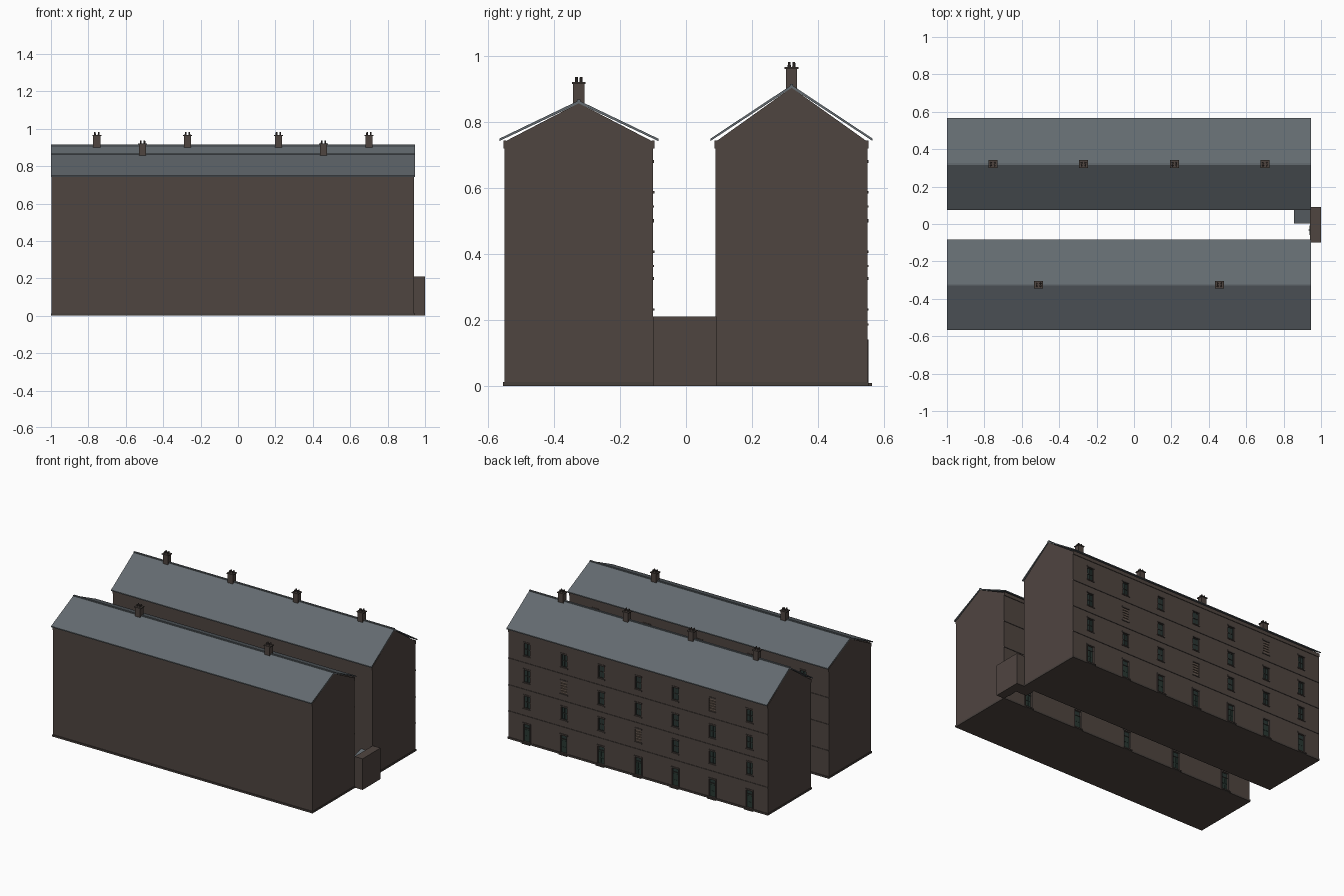
import bpy, bmesh
from mathutils import Matrix

if "Cube" in bpy.data.objects:
    bpy.data.objects.remove(bpy.data.objects["Cube"])

def mat(name, r, g, b):
    m = bpy.data.materials.new(name)
    m.diffuse_color = (r, g, b, 1)
    m.use_nodes = True
    m.node_tree.nodes["Principled BSDF"].inputs["Base Color"].default_value = m.diffuse_color
    return m

BRICK = mat("brick", 0.078, 0.059, 0.051)
STONE = mat("stone", 0.062, 0.050, 0.044)
SLATE = mat("slate", 0.125, 0.145, 0.16)
GLASS = mat("glass", 0.022, 0.038, 0.034)
FRAME = mat("frame", 0.03, 0.03, 0.027)
DOOR = mat("door_paint", 0.022, 0.04, 0.032)
BOARD = mat("board", 0.13, 0.095, 0.075)

def finish(name, bm, material):
    bmesh.ops.recalc_face_normals(bm, faces=bm.faces)
    me = bpy.data.meshes.new(name)
    bm.to_mesh(me)
    bm.free()
    ob = bpy.data.objects.new(name, me)
    if material:
        me.materials.append(material)
    bpy.context.collection.objects.link(ob)
    return ob

def boxes(name, items, material):
    """Each item is (x0, x1, y0, y1, z0, z1)."""
    bm = bmesh.new()
    for x0, x1, y0, y1, z0, z1 in items:
        m = Matrix.Translation(((x0+x1)/2, (y0+y1)/2, (z0+z1)/2)) @ Matrix.Diagonal((x1-x0, y1-y0, z1-z0, 1))
        bmesh.ops.create_cube(bm, size=1, matrix=m)
    return finish(name, bm, material)

def extrude_yz(name, pts, x0, x1, material):
    bm = bmesh.new()
    f = bm.faces.new([bm.verts.new((x0, y, z)) for y, z in pts])
    r = bmesh.ops.extrude_face_region(bm, geom=[f])
    vs = [v for v in r["geom"] if isinstance(v, bmesh.types.BMVert)]
    bmesh.ops.translate(bm, verts=vs, vec=(x1-x0, 0, 0))
    return finish(name, bm, material)

X0, X1 = -0.997, 0.942
EAVE = 0.74
FLOORS = [0.235, 0.41, 0.59]      # window sill heights
WIN_H, WIN_W, DOOR_H, DOOR_W, DEEP = 0.085, 0.046, 0.13, 0.046, 0.012

def block(tag, y0, y1, ridge_y, ridge_z, bays, chimneys, chim_top, boarded):
    # gabled brick body
    body = extrude_yz(tag + "_walls", [(y0, 0), (y1, 0), (y1, EAVE), (ridge_y, ridge_z - 0.008), (y0, EAVE)], X0, X1, BRICK)

    # folded slate roof
    o, t = 0.016, 0.009
    a, b = (y0 - o, EAVE + 0.002), (y1 + o, EAVE + 0.002)
    extrude_yz(tag + "_roof", [a, (a[0], a[1] + t * 0.8), (ridge_y, ridge_z), (b[0], b[1] + t * 0.8), b,
                               (ridge_y, ridge_z - t)], X0 - 0.003, X1 + 0.003, SLATE)
    boxes(tag + "_ridge_tiles", [(X0 - 0.003, X1 + 0.003, ridge_y - 0.005, ridge_y + 0.005, ridge_z - 0.006, ridge_z + 0.003)], SLATE)

    # plinth, eaves course, floor bands
    boxes(tag + "_plinth", [(X0 - 0.003, X1 + 0.003, y0 - 0.005, y1 + 0.004, 0, 0.012)], STONE)
    boxes(tag + "_eaves_course", [(X0, X1, y0 - 0.004, y0 + 0.004, 0.72, 0.744),
                                  (X0, X1, y1 - 0.004, y1 + 0.004, 0.72, 0.744)], BRICK)
    boxes(tag + "_floor_bands", [(X0, X1, y1 - 0.002, y1 + 0.003, z, z + 0.006) for z in (0.183, 0.36, 0.54)], STONE)

    # openings on the +y facade
    cut, glass, frame, trim, planks, doors, steps = [], [], [], [], [], [], []
    yb = y1 - DEEP
    step = (X1 - X0) / bays
    for i in range(bays):
        x = X1 - step * (i + 0.5)
        w = WIN_W / 2
        for row, z in enumerate(FLOORS):
            top = z + WIN_H
            cut.append((x - w, x + w, yb, y1 + 0.02, z, top))
            trim.append((x - w - 0.006, x + w + 0.006, y1 - 0.004, y1 + 0.004, z - 0.007, z))
            trim.append((x - w - 0.005, x + w + 0.005, y1 - 0.004, y1 + 0.003, top, top + 0.01))
            if (i, row) in boarded:
                for k in range(5):
                    zb = z + 0.003 + k * WIN_H / 5
                    planks.append((x - w + 0.001, x + w - 0.001, yb, y1 - 0.002, zb, zb + 0.0125))
                continue
            glass.append((x - w, x + w, yb, yb + 0.003, z, top))
            for s in (-1, 1):
                xc = x + s * (w - 0.002)
                frame.append((xc - 0.002, xc + 0.002, yb, yb + 0.006, z, top))
            for zc in (z + 0.002, z + WIN_H / 2, top - 0.002):
                frame.append((x - w, x + w, yb, yb + 0.006, zc - 0.002, zc + 0.002))
            frame.append((x - 0.001, x + 0.001, yb, yb + 0.005, z, top))
        # ground floor door with fanlight, surround and step
        d = DOOR_W / 2
        cut.append((x - d, x + d, yb, y1 + 0.02, 0.012, DOOR_H))
        doors.append((x - d, x + d, yb, yb + 0.004, 0.012, 0.1))
        for s in (-1, 1):
            for z0, z1 in ((0.02, 0.05), (0.058, 0.092)):
                xc = x + s * 0.0105
                doors.append((xc - 0.007, xc + 0.007, yb, yb + 0.006, z0, z1))
            xe = x + s * (d + 0.004)
            trim.append((xe - 0.004, xe + 0.004, y1 - 0.004, y1 + 0.003, 0.012, DOOR_H))
        glass.append((x - d, x + d, yb, yb + 0.003, 0.1, DOOR_H))
        frame.append((x - d, x + d, yb, yb + 0.007, 0.099, 0.104))
        trim.append((x - d - 0.008, x + d + 0.008, y1 - 0.004, y1 + 0.004, DOOR_H, DOOR_H + 0.01))
        steps.append((x - d - 0.008, x + d + 0.008, y1 - 0.002, y1 + 0.014, 0, 0.008))

    cutter = boxes(tag + "_opening_cutter", cut, None)
    cutter.hide_render = True
    cutter.hide_viewport = True
    cutter.display_type = 'WIRE'
    mod = body.modifiers.new("openings", 'BOOLEAN')
    mod.object, mod.operation, mod.solver = cutter, 'DIFFERENCE', 'EXACT'
    boxes(tag + "_window_glass", glass, GLASS)
    boxes(tag + "_window_frames", frame, FRAME)
    boxes(tag + "_sills_and_lintels", trim, STONE)
    boxes(tag + "_doors", doors, DOOR)
    boxes(tag + "_door_steps", steps, STONE)
    if planks:
        boxes(tag + "_boarded_windows", planks, BOARD)

    # chimney stacks with cap and pots
    stacks, caps = [], []
    pots = bmesh.new()
    for x in chimneys:
        stacks.append((x - 0.019, x + 0.019, ridge_y - 0.017, ridge_y + 0.017, ridge_z - 0.025, chim_top))
        caps.append((x - 0.024, x + 0.024, ridge_y - 0.021, ridge_y + 0.021, chim_top - 0.006, chim_top))
        for sx in (-1, 1):
            for sy in (-1, 1):
                bmesh.ops.create_cone(pots, cap_ends=True, segments=8, radius1=0.005, radius2=0.004, depth=0.016,
                    matrix=Matrix.Translation((x + sx * 0.010, ridge_y + sy * 0.007, chim_top + 0.007)))
    boxes(tag + "_chimney_stacks", stacks, BRICK)
    boxes(tag + "_chimney_caps", caps, STONE)
    finish(tag + "_chimney_pots", pots, STONE)

block("front_block", -0.55, -0.10, -0.325, 0.865, 5, (-0.51, 0.457), 0.921, set())
block("back_block", 0.09, 0.55, 0.32, 0.912, 7, (-0.755, -0.27, 0.216, 0.70), 0.967, {(1, 1), (5, 2), (3, 0)})

# end wall closing the alley
boxes("alley_wall", [(0.942, 1.0, -0.10, 0.092, 0, 0.21)], BRICK)
boxes("alley_gate", [(0.938, 0.945, -0.06, -0.008, 0, 0.13)], DOOR)
boxes("gate_knob", [(0.934, 0.94, -0.036, -0.03, 0.06, 0.066)], FRAME)

# small lean-to shed in the alley
extrude_yz("shed_walls", [(0.012, 0), (0.092, 0), (0.092, 0.16), (0.012, 0.135)], 0.862, 0.942, BRICK)
extrude_yz("shed_roof", [(0.004, 0.133), (0.092, 0.16), (0.092, 0.168), (0.004, 0.141)], 0.855, 0.942, SLATE)
boxes("shed_door", [(0.859, 0.864, 0.03, 0.075, 0, 0.11)], DOOR)
